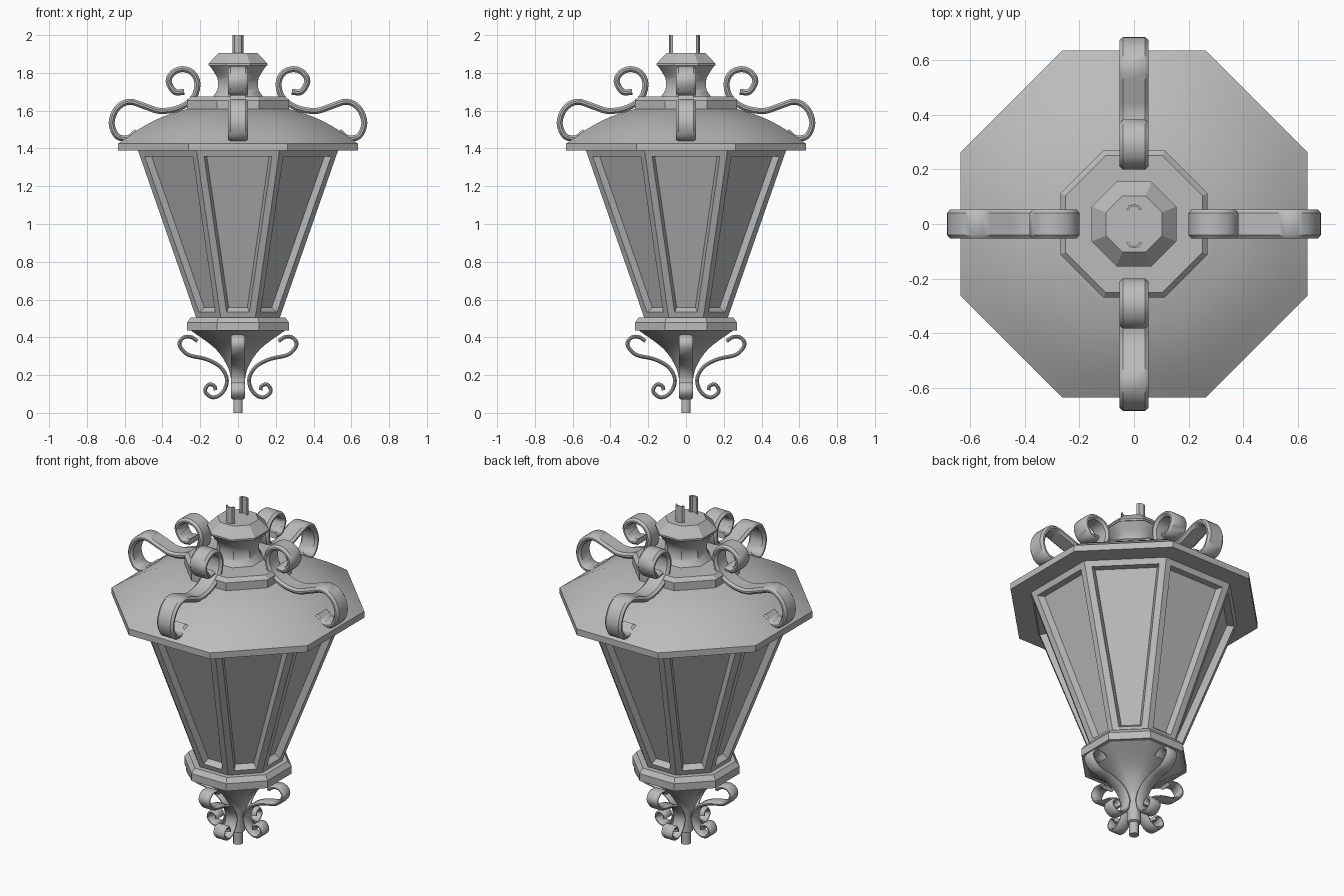
import bpy, bmesh, math
from mathutils import Vector

if "Cube" in bpy.data.objects:
    bpy.data.objects.remove(bpy.data.objects["Cube"])

metal = bpy.data.materials.new("grey_metal")
metal.diffuse_color = (0.5, 0.5, 0.5, 1)
metal.use_nodes = True
metal.node_tree.nodes["Principled BSDF"].inputs["Base Color"].default_value = metal.diffuse_color


def finish(name, bm, angle=30):
    bmesh.ops.recalc_face_normals(bm, faces=bm.faces[:])
    me = bpy.data.meshes.new(name)
    bm.to_mesh(me)
    bm.free()
    me.materials.append(metal)
    ob = bpy.data.objects.new(name, me)
    bpy.context.collection.objects.link(ob)
    bpy.ops.object.select_all(action='DESELECT')
    ob.select_set(True)
    bpy.context.view_layer.objects.active = ob
    if angle:
        bpy.ops.object.shade_smooth_by_angle(angle=math.radians(angle))
    return ob


def smooth_path(pts, steps):
    """Catmull-Rom through 2D points."""
    p = [Vector(q) for q in pts]
    p = [2 * p[0] - p[1]] + p + [2 * p[-1] - p[-2]]
    out = []
    for i in range(1, len(p) - 2):
        a, b, c, d = p[i - 1:i + 3]
        for s in range(steps):
            t = s / steps
            out.append(0.5 * (2 * b + (c - a) * t + (2 * a - 5 * b + 4 * c - d) * t * t
                              + (3 * b - a - 3 * c + d) * t ** 3))
    return out + [p[-2]]


def octagon_stack(profile):
    """Eight-sided solid from (apothem, z) pairs, flats facing the axes."""
    bm = bmesh.new()
    rings = []
    for a, z in profile:
        r = a / math.cos(math.pi / 8)
        rings.append([bm.verts.new((r * math.cos(math.pi / 8 + k * math.pi / 4),
                                    r * math.sin(math.pi / 8 + k * math.pi / 4), z))
                      for k in range(8)])
    sides = []
    for lo, hi in zip(rings, rings[1:]):
        for k in range(8):
            j = (k + 1) % 8
            sides.append(bm.faces.new((lo[k], lo[j], hi[j], hi[k])))
    bm.faces.new(rings[0][::-1])
    bm.faces.new(rings[-1])
    return bm, sides


def scroll_set(name, pts, half_w, half_t):
    """Flat bar with chamfered edges swept along a scroll, on four sides."""
    path = smooth_path(pts, 4)
    w, t = half_w, half_t
    section = [(-w, -t * .3), (-w * .75, -t), (w * .75, -t), (w, -t * .3),
               (w, t * .3), (w * .75, t), (-w * .75, t), (-w, t * .3)]
    for i in range(4):
        c, s = [(1, 0), (0, 1), (-1, 0), (0, -1)][i]
        bm = bmesh.new()
        rings = []
        for k, p in enumerate(path):
            d = (path[min(k + 1, len(path) - 1)] - path[max(k - 1, 0)]).normalized()
            ring = []
            for u, v in section:
                r, z = p.x - d.y * v, p.y + d.x * v
                ring.append(bm.verts.new((c * r - s * u, s * r + c * u, z)))
            rings.append(ring)
        for a, b in zip(rings, rings[1:]):
            for k in range(8):
                j = (k + 1) % 8
                bm.faces.new((a[k], a[j], b[j], b[k]))
        bm.faces.new(rings[0][::-1])
        bm.faces.new(rings[-1])
        finish(f"{name}_{i + 1}", bm, 40)


# Lower stem and flared funnel
funnel = smooth_path([(0.035, 0.17), (0.055, 0.245), (0.12, 0.34), (0.25, 0.437)], 4)
bm, _ = octagon_stack([(0.025, 0), (0.025, 0.07), (0.035, 0.075)] + [tuple(p) for p in funnel])
finish("bottom_funnel", bm, 50)

# Base collar
bm, _ = octagon_stack([(0.27, 0.435), (0.27, 0.478), (0.25, 0.505), (0.2, 0.505)])
finish("base_collar", bm, 0)

# Lantern body with recessed panes
bm, sides = octagon_stack([(0.22, 0.5), (0.53, 1.39)])
bmesh.ops.recalc_face_normals(bm, faces=bm.faces[:])
bmesh.ops.inset_individual(bm, faces=sides, thickness=0.035, use_even_offset=True)
bmesh.ops.inset_individual(bm, faces=sides, thickness=0.013, depth=-0.035, use_even_offset=True)
finish("lantern_body", bm, 0)

# Roof rim and dome
bm, _ = octagon_stack([(0.635, 1.388), (0.635, 1.425)])
finish("roof_rim", bm, 0)
dome = smooth_path([(0.635, 1.425), (0.52, 1.505), (0.4, 1.567), (0.25, 1.615)], 3)
bm, _ = octagon_stack([tuple(p) for p in dome])
finish("roof_dome", bm, 40)

# Roof collar, neck and cap
bm, _ = octagon_stack([(0.27, 1.6), (0.27, 1.655), (0.25, 1.675)])
finish("roof_collar", bm, 0)
neck = smooth_path([(0.135, 1.67), (0.108, 1.715), (0.11, 1.775), (0.155, 1.845)], 3)
bm, _ = octagon_stack([tuple(p) for p in neck])
finish("neck", bm, 40)
bm, _ = octagon_stack([(0.155, 1.84), (0.155, 1.85), (0.103, 1.905)])
finish("cap", bm, 0)

# Two hanging lugs: curved half shells
for i, (y, sgn) in enumerate(((-0.068, -1), (0.052, 1))):
    bm = bmesh.new()
    outline = []
    for r in (0.028, 0.018):
        arc = [(r * math.cos(a * math.pi / 4), y + sgn * 0.75 * r * math.sin(a * math.pi / 4))
               for a in range(5)]
        outline += arc if r > 0.02 else arc[::-1]
    f = bm.faces.new([bm.verts.new((x, yy, 1.9)) for x, yy in outline])
    up = bmesh.ops.extrude_face_region(bm, geom=[f])
    bmesh.ops.translate(bm, vec=(0, 0, 0.1),
                        verts=[v for v in up["geom"] if isinstance(v, bmesh.types.BMVert)])
    finish(f"hanging_lug_{i + 1}", bm, 0)

# Scroll ornaments on roof and base
scroll_set("roof_scroll",
           [(0.285, 1.70), (0.335, 1.70), (0.367, 1.755), (0.345, 1.80), (0.295, 1.82),
            (0.24, 1.80), (0.215, 1.745), (0.235, 1.67), (0.31, 1.615), (0.41, 1.598),
            (0.49, 1.622), (0.575, 1.647), (0.64, 1.613), (0.669, 1.535), (0.64, 1.465),
            (0.58, 1.455), (0.535, 1.49)], 0.053, 0.016)
scroll_set("base_scroll",
           [(0.215, 0.38), (0.25, 0.402), (0.29, 0.398), (0.31, 0.36), (0.265, 0.308),
            (0.17, 0.285), (0.095, 0.245), (0.06, 0.185), (0.068, 0.13), (0.1, 0.092),
            (0.14, 0.083), (0.174, 0.115), (0.155, 0.15), (0.125, 0.142), (0.12, 0.12)],
           0.036, 0.01)
